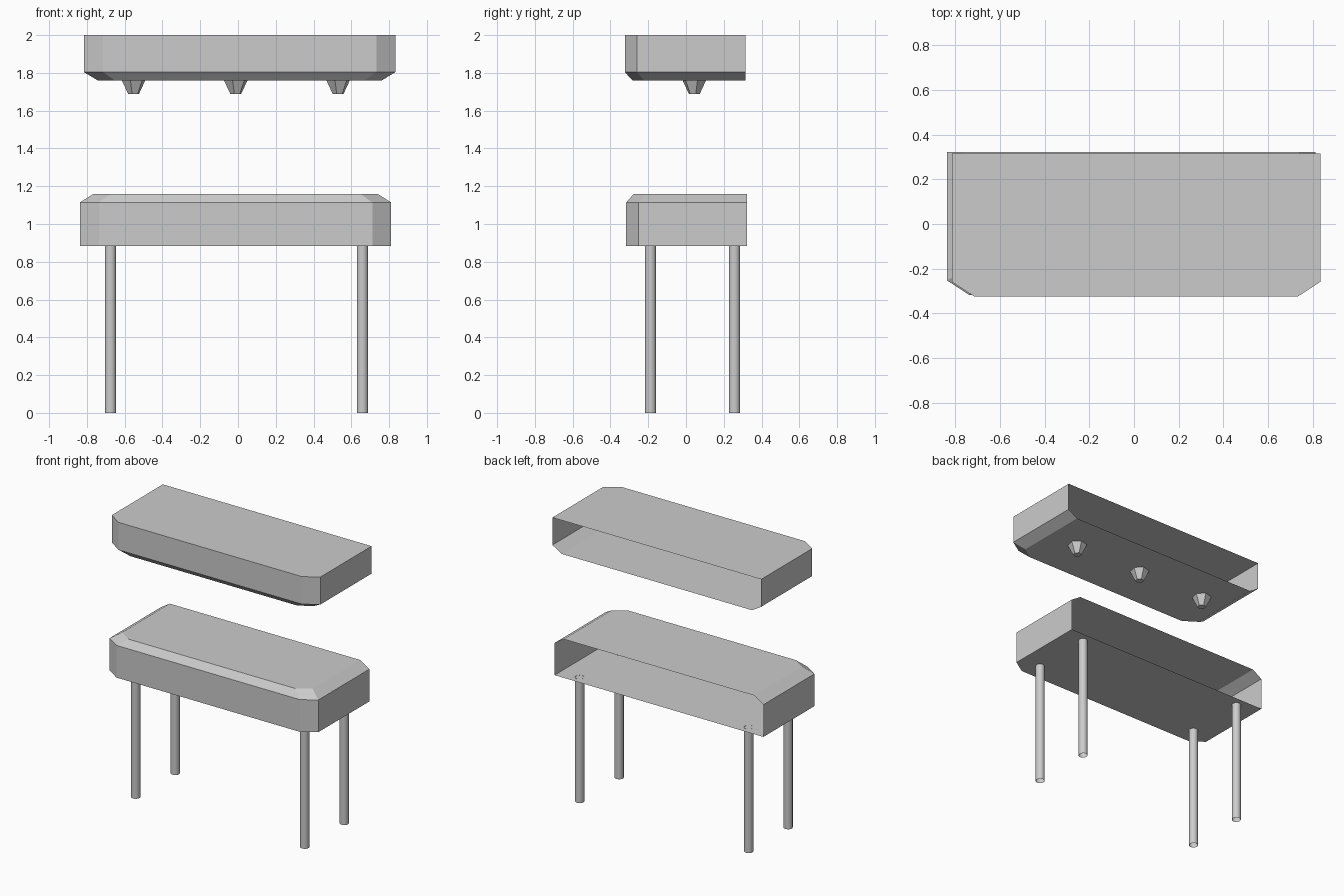
import bpy, bmesh
from mathutils import Vector
from math import radians, cos, sin

if "Cube" in bpy.data.objects:
    bpy.data.objects.remove(bpy.data.objects["Cube"])

HALF_X, DEPTH = 0.824, 0.64      # cabinet half width and depth
CUT_X, CUT_Y = 0.10, 0.065       # front corner cuts
INSET_X, INSET_Y = 0.912, 0.935  # scale of the bevelled rim


def finish(name, bm):
    mesh = bpy.data.meshes.new(name)
    bm.to_mesh(mesh)
    bm.free()
    obj = bpy.data.objects.new(name, mesh)
    bpy.context.collection.objects.link(obj)
    return obj


def loft(bm, rings, closed, bottom, top):
    """Join rings (listed low to high, counter-clockwise) with side faces."""
    loops = [[bm.verts.new(p) for p in ring] for ring in rings]
    n = len(loops[0])
    for a, b in zip(loops, loops[1:]):
        for i in range(n if closed else n - 1):
            j = (i + 1) % n
            bm.faces.new((a[i], a[j], b[j], b[i]))
    if bottom:
        bm.faces.new(loops[0][::-1])
    if top:
        bm.faces.new(loops[-1])


def cabinet(name, cx, back, levels):
    """Box open at the back, with cut front corners; levels = (z, inset?)."""
    rings = []
    for z, inset in levels:
        sx, sy = (INSET_X, INSET_Y) if inset else (1, 1)
        half = [(HALF_X, 0), (HALF_X, CUT_Y - DEPTH), (HALF_X - CUT_X, -DEPTH)]
        profile = [(-x, y) for x, y in half] + half[::-1]
        rings.append([Vector((cx + x * sx, back + y * sy, z)) for x, y in profile])
    bm = bmesh.new()
    loft(bm, rings, False, True, True)
    return finish(name, bm)


def tapered(name, cx, cy, sides, turn, levels, bottom, top=False):
    """Round or polygonal post; levels = (z, radius)."""
    bm = bmesh.new()
    angles = [turn + radians(360 * i / sides) for i in range(sides)]
    rings = [[(cx + r * cos(a), cy + r * sin(a), z) for a in angles] for z, r in levels]
    loft(bm, rings, True, bottom, top)
    return finish(name, bm)


# Upper housing, bevelled along its lower rim
cabinet("upper_housing", 0.009, 0.316, [(1.76, True), (1.804, False), (2.0, False)])

# Lower housing, bevelled along its upper rim
cabinet("lower_housing", -0.013, 0.323, [(0.884, False), (1.114, False), (1.16, True)])

# Nozzles under the upper housing
for i, x in enumerate((-0.553, -0.012, 0.53)):
    tapered(f"nozzle_{i + 1}", x, 0.044, 6, radians(15),
            [(1.687, 0.029), (1.76, 0.064)], True)

# Hollow legs
for side, x in (("left", -0.675), ("right", 0.659)):
    for place, y in (("front", -0.188), ("back", 0.257)):
        leg = tapered(f"{place}_{side}_leg", x, y, 16, 0, [(0, 0.03), (0.885, 0.03)], False)
        leg.data.polygons.foreach_set("use_smooth", [True] * len(leg.data.polygons))
